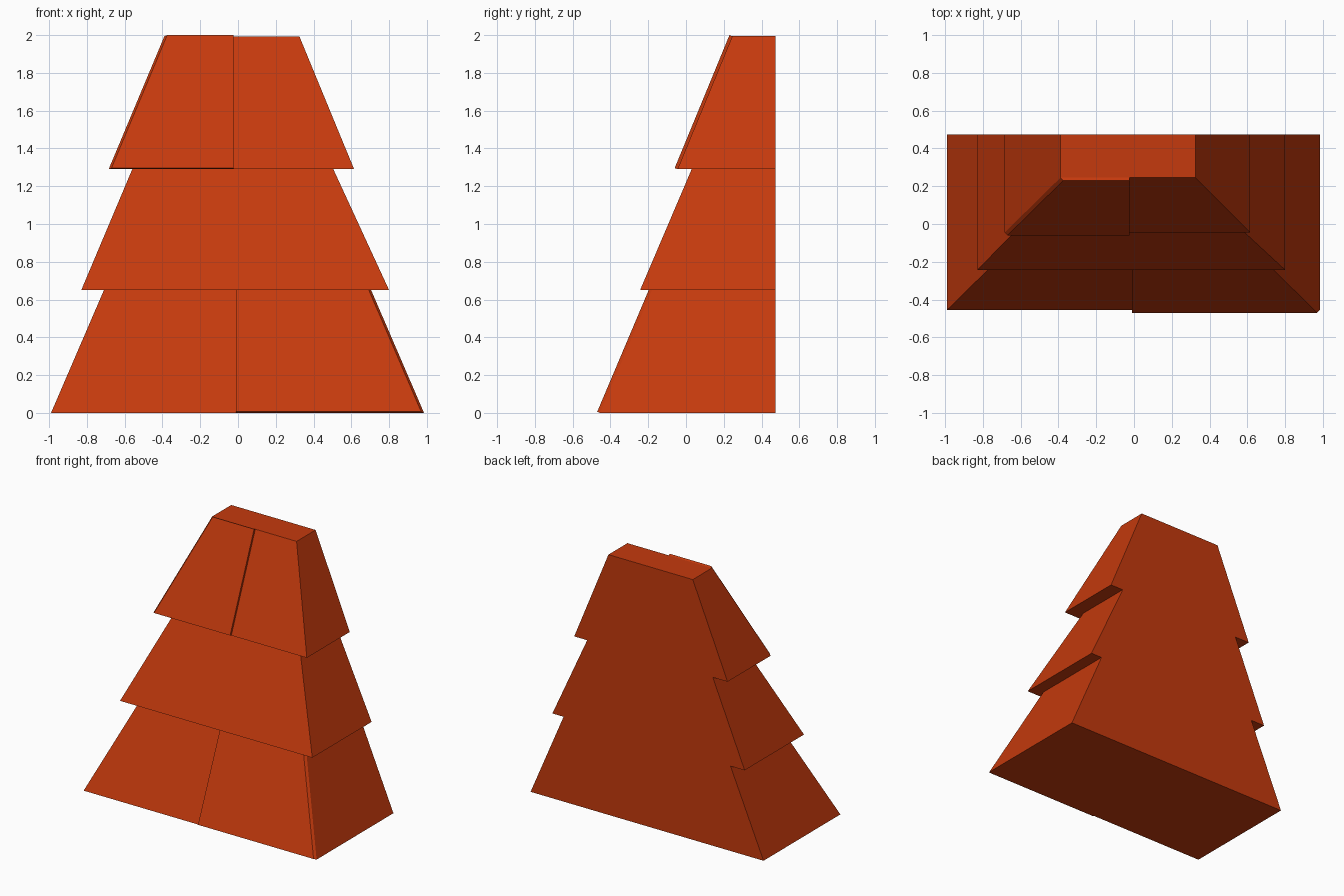
import bpy
import bmesh

cube = bpy.data.objects.get("Cube")
if cube:
    bpy.data.objects.remove(cube, do_unlink=True)

red = bpy.data.materials.new("orange_red")
red.use_nodes = True
COLOUR = (0.56, 0.042, 0.004, 1)
red.diffuse_color = COLOUR
red.node_tree.nodes["Principled BSDF"].inputs["Base Color"].default_value = COLOUR

BACK = 0.475


def loft(name, first, second):
    """Solid between two matching four-cornered outlines."""
    bm = bmesh.new()
    a = [bm.verts.new(p) for p in first]
    b = [bm.verts.new(p) for p in second]
    bm.faces.new(a)
    bm.faces.new(b)
    for i in range(4):
        j = (i + 1) % 4
        bm.faces.new((a[i], a[j], b[j], b[i]))
    bmesh.ops.recalc_face_normals(bm, faces=bm.faces)
    mesh = bpy.data.meshes.new(name)
    bm.to_mesh(mesh)
    bm.free()
    mesh.materials.append(red)
    obj = bpy.data.objects.new(name, mesh)
    bpy.context.collection.objects.link(obj)


def tier(name, low, high):
    """Tapered tier with a flat back; each level is (left x, right x, front y, z)."""
    def outline(level):
        x0, x1, y, z = level
        return [(x0, y, z), (x1, y, z), (x1, BACK, z), (x0, BACK, z)]
    loft(name, outline(low), outline(high))


def front_plate(name, low, high, inner, side):
    """Thin raised plate over one half of a sloping front, chamfered at its outer edge."""
    def outline(inset, dy, dz):
        (l0, l1, ly, lz), (h0, h1, hy, hz) = low, high
        lx, hx = (l1, h1) if side > 0 else (l0, h0)
        return [(inner, ly + dy, lz + dz), (lx - side * inset, ly + dy, lz + dz),
                (hx - side * inset, hy + dy, hz + dz), (inner, hy + dy, hz + dz)]
    loft(name, outline(0, 0, 0), outline(0.015, -0.015, 0.006))


# Three stacked tiers
bottom_low, bottom_high = (-0.99, 0.985, -0.455, 0), (-0.71, 0.705, -0.18, 0.65)
top_low, top_high = (-0.685, 0.615, -0.045, 1.29), (-0.39, 0.325, 0.245, 1.994)
tier("bottom_tier", bottom_low, bottom_high)
tier("middle_tier", (-0.83, 0.80, -0.243, 0.65), (-0.56, 0.505, 0.03, 1.29))
tier("top_tier", top_low, top_high)

# Raised half plates on the front
front_plate("bottom_front_plate", bottom_low, bottom_high, -0.01, 1)
front_plate("top_front_plate", top_low, top_high, -0.025, -1)
